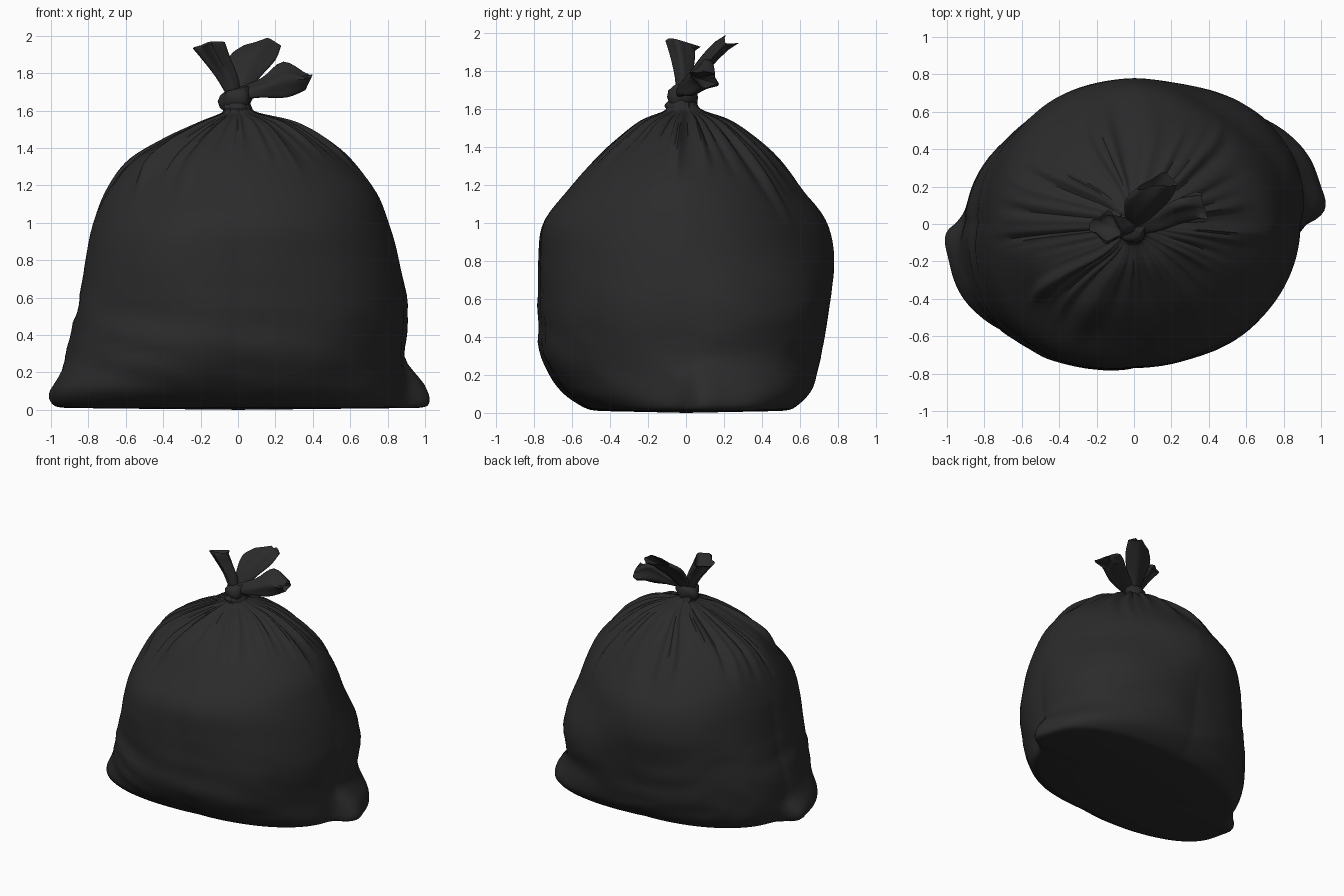
import bpy, bmesh, math
from mathutils import Vector, noise

if "Cube" in bpy.data.objects:
    bpy.data.objects.remove(bpy.data.objects["Cube"])

black = bpy.data.materials.new("black plastic")
black.diffuse_color = (0.024, 0.024, 0.024, 1)
black.use_nodes = True
black.node_tree.nodes["Principled BSDF"].inputs["Base Color"].default_value = black.diffuse_color


def make_object(name, bm, angle=50):
    bmesh.ops.recalc_face_normals(bm, faces=bm.faces)
    me = bpy.data.meshes.new(name)
    bm.to_mesh(me)
    bm.free()
    me.materials.append(black)
    ob = bpy.data.objects.new(name, me)
    bpy.context.collection.objects.link(ob)
    bpy.ops.object.select_all(action='DESELECT')
    ob.select_set(True)
    bpy.context.view_layer.objects.active = ob
    bpy.ops.object.shade_smooth_by_angle(angle=math.radians(angle))
    return ob


def loft(name, rings, start, end, angle=50):
    """Skin closed rings and close both ends with a fan to a point."""
    bm = bmesh.new()
    vs = [[bm.verts.new(p) for p in r] for r in rings]
    n = len(vs[0])
    for a, b in zip(vs, vs[1:]):
        for i in range(n):
            j = (i + 1) % n
            bm.faces.new((a[i], a[j], b[j], b[i]))
    for ring, tip in ((vs[0], start), (vs[-1], end)):
        c = bm.verts.new(tip)
        for i in range(n):
            bm.faces.new((ring[i], ring[(i + 1) % n], c))
    return make_object(name, bm, angle)


def spline(rows, t):
    """Catmull-Rom through rows, t from 0 to 1."""
    u = t * (len(rows) - 1)
    k = min(int(u), len(rows) - 2)
    u -= k
    p = [rows[max(0, min(len(rows) - 1, k + d))] for d in (-1, 0, 1, 2)]
    return [b + 0.5 * u * (c - a + u * (2 * a - 5 * b + 4 * c - d + u * (3 * (b - c) + d - a)))
            for a, b, c, d in zip(*p)]


def ramp(v, lo, hi):
    v = max(0, min(1, (v - lo) / (hi - lo)))
    return v * v * (3 - 2 * v)


# bag body: height, then reach to left, right, front, back
profile = [
    (0.01, .80, .82, .44, .48), (0.03, .86, .87, .52, .55), (0.13, .90, .88, .65, .64),
    (0.32, .90, .87, .755, .695), (0.55, .85, .90, .765, .74), (0.80, .80, .86, .765, .775),
    (1.00, .76, .80, .74, .74), (1.18, .70, .73, .61, .61), (1.33, .585, .59, .48, .475),
    (1.45, .39, .43, .34, .335), (1.54, .20, .27, .22, .21), (1.59, .085, .10, .11, .09),
    (1.62, .09, .07, .11, .06), (1.66, .06, .06, .07, .05)]
SEG, ROWS = 176, 64


def body_point(row, th):
    z, xl, xr, yf, yb = row
    c, s = math.cos(th), math.sin(th)
    x, y = c * (xr if c > 0 else xl), s * (yb if s > 0 else yf)
    # fuller towards front left and back right, most of all at the bottom
    diag = max(0, math.sin(2 * th))
    if c > 0:
        skew = 0.09 * (1 - ramp(z, .45, .9)) - .05 * ramp(z, .6, .95) * (1 - ramp(z, 1.3, 1.55))
    else:
        skew = 0.08 * (1 - ramp(z, .75, 1.25))
    k = 1 + skew * diag ** .8 + 0.22 * (1 - ramp(z, .0, .32)) * diag * abs(c)
    # gathered pleats running down from the knot, of uneven length
    ridge = abs(noise.noise(Vector((c * 3.6, s * 3.6, 4.2))))
    fine = abs(noise.noise(Vector((c * 7, s * 7, 9.1))))
    reach = 1.15 + 0.35 * noise.noise(Vector((c * 3, s * 3, 1.5)))
    gather = ramp(z, reach, 1.6) * (1 - .7 * ramp(z, 1.55, 1.61))
    k += gather * (0.40 * (ridge - .18) + 0.30 * (fine - .18))
    # soft dents, and sideways wrinkles low down
    mid = ramp(z, 0.02, .2) * (1 - ramp(z, 1.2, 1.5))
    k += mid * 0.02 * noise.noise(Vector((x * 2.2, y * 2.2, z * 2.5)))
    low = mid * (1 - ramp(z, .4, .9)) * (1.2 if c < 0.2 else .8)
    k += low * 0.03 * (0.2 - abs(noise.noise(Vector((x * 2, y * 2, z * 6 + x)))))
    # pinched bottom corners, blending away on the fuller side
    for centre, top in ((0.09, .30), (math.pi + 0.05, .21)):
        d = math.remainder(th - centre, math.tau)
        wide = .18 if d > 0 else .12
        k += 0.10 * math.exp(-(d / wide) ** 2) * (1 - ramp(z, .05, top))
    return Vector((x * k, y * k, max(z, 0)))


rings = []
for i in range(ROWS + 1):
    row = spline(profile, i / ROWS)
    rings.append([body_point(row, math.tau * j / SEG) for j in range(SEG)])
loft("bag_body", rings, (0, 0, 0), (0, 0, 1.68), 60)


# knot: lumpy twisted band around the neck
def knot_ring(z, r, tilt):
    out = []
    for j in range(32):
        th = math.tau * j / 32
        c, s = math.cos(th), math.sin(th)
        k = r * (1 + 0.10 * math.sin(3 * th + z * 30) + 0.05 * math.sin(5 * th))
        out.append(Vector((-.01 + c * k * 1.05, -.015 + s * k * .95, z + tilt * c)))
    return out


loft("knot", [knot_ring(*r) for r in (
    (1.605, .055, .01), (1.625, .075, .01), (1.66, .085, .012), (1.695, .08, .015),
    (1.715, .06, .015))], (-.01, -.015, 1.61), (-.01, -.015, 1.72))


# loose ends: flattened pleated tubes between two edge paths, with a sunken mouth
def loose_end(name, left, right, bulge, tip, width):
    rings = []
    for i in range(13):
        t = i / 12
        a, b = Vector(spline(left, t)), Vector(spline(right, t))
        mid, half = (a + b) / 2, (a - b) / 2
        out = []
        for j in range(28):
            th = math.tau * j / 28
            c, s = math.cos(th), math.sin(th)
            pleat = 1 + 0.3 * math.sin(t * 2) * math.cos(c * 4.5 + .6)
            thick = (.03 + (width - .03) * t) * pleat
            p = mid + half * c + Vector(bulge) * s * thick
            if i == 12:  # uneven rim
                p += (Vector(tip) - mid) * (1 - abs(c)) * .9
            out.append(p)
        rings.append(out)
    hollow = Vector(spline(left, .6)) * .5 + Vector(spline(right, .6)) * .5
    loft(name, rings, (left[0][0] * .5 + right[0][0] * .5, -.01, 1.67), hollow, 40)


loose_end("left_loose_end",
          [(-.06, -.02, 1.68), (-.12, -.01, 1.78), (-.19, -.01, 1.87), (-.24, -.01, 1.93)],
          [(.01, -.02, 1.70), (0, -.02, 1.78), (-.04, -.03, 1.88), (-.07, -.05, 1.965)],
          (.15, 1, -.25), (-.15, .0, 1.945), .065)
loose_end("middle_loose_end",
          [(-.04, 0, 1.69), (-.05, .06, 1.80), (-.045, .13, 1.89), (.02, .19, 1.94)],
          [(.05, 0, 1.69), (.12, .06, 1.78), (.20, .14, 1.87), (.23, .21, 1.945)],
          (0, .8, -.5), (.16, .25, 1.97), .035)
loose_end("right_loose_end",
          [(.0, .01, 1.73), (.12, .06, 1.77), (.24, .12, 1.86), (.365, .13, 1.79)],
          [(.04, -.04, 1.66), (.12, -.03, 1.67), (.26, .03, 1.67), (.36, .09, 1.71)],
          (.2, -.9, .3), (.385, .09, 1.77), .065)
